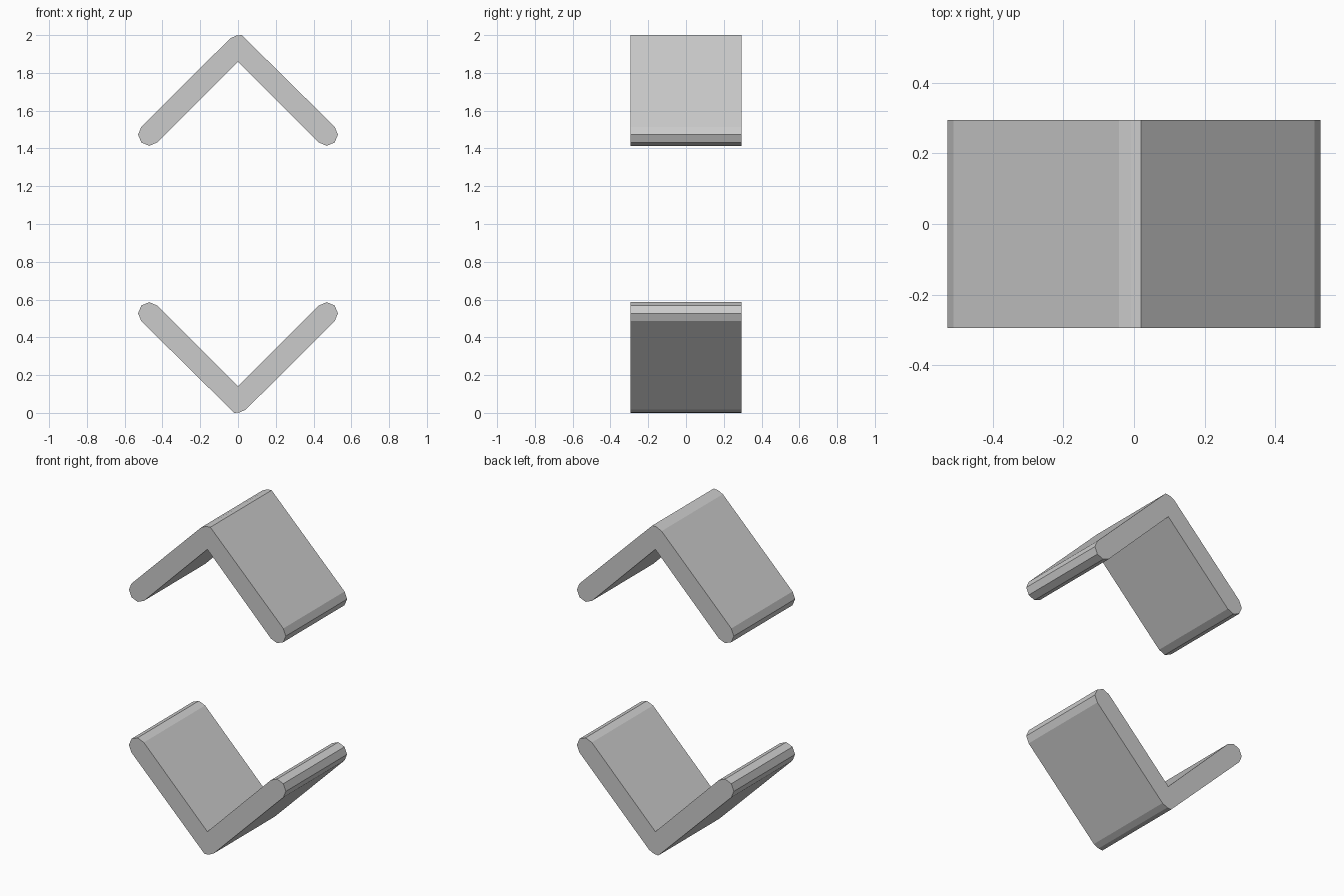
import bpy
import bmesh
from math import cos, sin, radians

cube = bpy.data.objects.get("Cube")
if cube:
    bpy.data.objects.remove(cube, do_unlink=True)

grey = bpy.data.materials.new("plain_grey")
grey.use_nodes = True
GREY = (0.6, 0.6, 0.6, 1)
grey.diffuse_color = GREY
grey.node_tree.nodes["Principled BSDF"].inputs["Base Color"].default_value = GREY

HALF_DEPTH = 0.295
END_X, END_Z, RADIUS = 0.47, 1.473, 0.059


def rounded_end(side):
    """Half octagon closing one arm, from the outer to the inner side."""
    return [(side * (END_X + RADIUS * cos(radians(a))), END_Z + RADIUS * sin(radians(a)))
            for a in range(45, -136, -45)]


def chevron(name, turned):
    # Outline: ridge, right arm end, inner corner, left arm end
    ridge = [(-0.042, 1.982), (-0.008, 1.998), (0.02, 2.0)]
    outline = ridge + rounded_end(1) + [(0, 1.86)] + rounded_end(-1)[::-1]
    if turned:
        outline = [(-x, 2 - z) for x, z in outline]

    # Extrude the outline through the depth
    bm = bmesh.new()
    face = bm.faces.new([bm.verts.new((x, -HALF_DEPTH, z)) for x, z in outline])
    result = bmesh.ops.extrude_face_region(bm, geom=[face], use_keep_orig=True)
    moved = [v for v in result["geom"] if isinstance(v, bmesh.types.BMVert)]
    bmesh.ops.translate(bm, verts=moved, vec=(0, 2 * HALF_DEPTH, 0))
    bmesh.ops.recalc_face_normals(bm, faces=bm.faces)
    mesh = bpy.data.meshes.new(name)
    bm.to_mesh(mesh)
    bm.free()
    mesh.materials.append(grey)
    obj = bpy.data.objects.new(name, mesh)
    bpy.context.collection.objects.link(obj)


chevron("upper_chevron", False)
chevron("lower_chevron", True)
